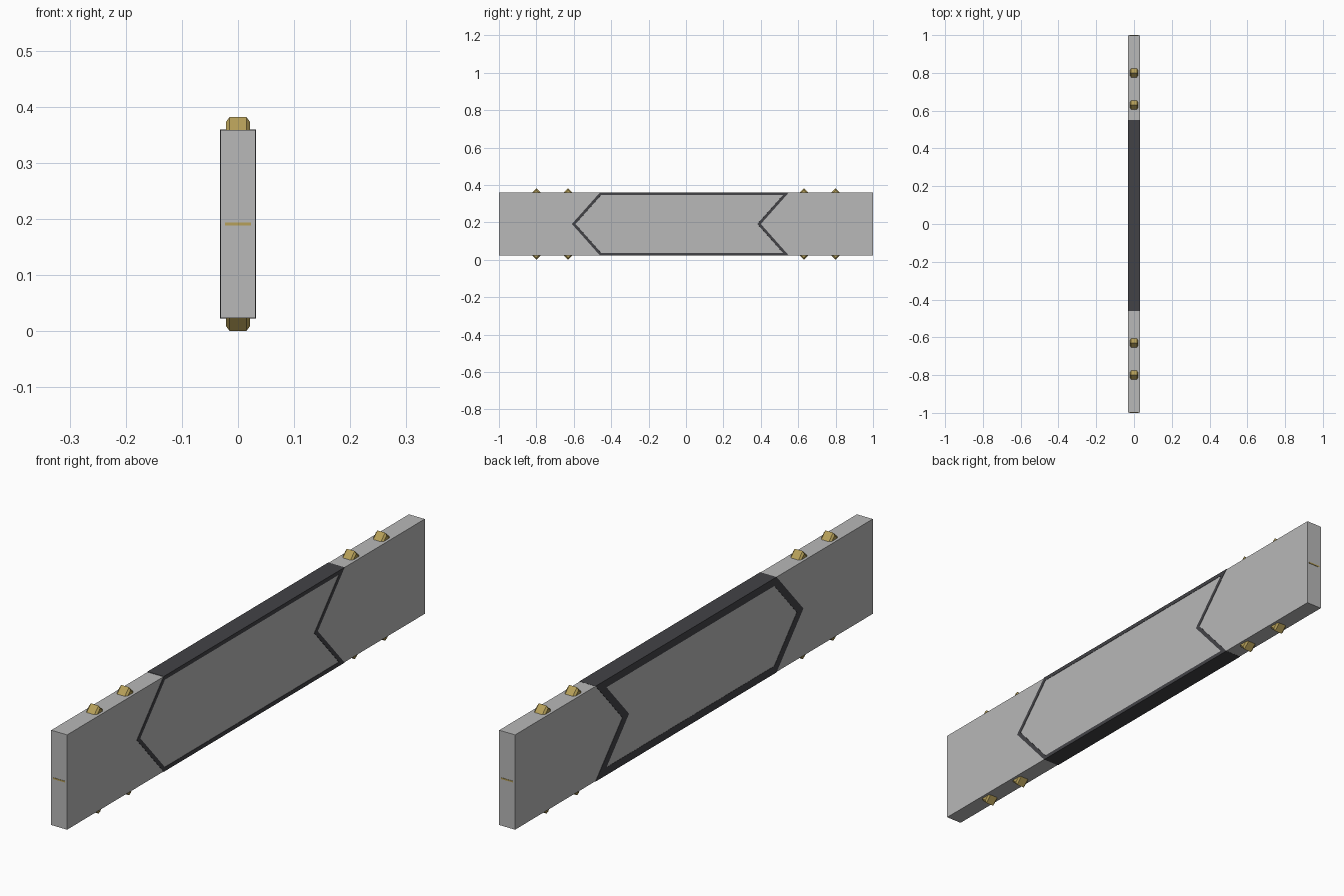
import bpy, bmesh, math
from mathutils import Matrix

if "Cube" in bpy.data.objects:
    bpy.data.objects.remove(bpy.data.objects["Cube"])

ZM = 0.191          # centre height
HX, HZ = 0.031, 0.1675


def material(name, rgb):
    m = bpy.data.materials.new(name)
    m.diffuse_color = (*rgb, 1)
    m.use_nodes = True
    m.node_tree.nodes["Principled BSDF"].inputs["Base Color"].default_value = m.diffuse_color
    return m


GREY = material("light grey metal", (0.48, 0.48, 0.48))
DARK = material("dark charcoal", (0.055, 0.055, 0.062))
BRASS = material("brass", (0.47, 0.35, 0.10))


def finish(bm, name, mat):
    bmesh.ops.recalc_face_normals(bm, faces=bm.faces)
    me = bpy.data.meshes.new(name)
    bm.to_mesh(me)
    bm.free()
    me.materials.append(mat)
    ob = bpy.data.objects.new(name, me)
    bpy.context.collection.objects.link(ob)
    return ob


def box(name, size, loc, mat, tilt=0.0, bevel=0.0):
    bm = bmesh.new()
    bmesh.ops.create_cube(bm, size=1)
    bmesh.ops.scale(bm, vec=size, verts=bm.verts)
    if bevel:
        # chamfer only the four edges running across the stud's outer corners
        edges = [e for e in bm.edges
                 if abs(e.verts[0].co.x - e.verts[1].co.x) < 1e-6]
        bmesh.ops.bevel(bm, geom=edges, offset=bevel, segments=1,
                        affect='EDGES', profile=0.5)
    bmesh.ops.transform(bm, verts=bm.verts,
                        matrix=Matrix.Translation(loc) @ Matrix.Rotation(tilt, 4, 'X'))
    return finish(bm, name, mat)


# Main slab
box("slab", (2 * HX, 1.997, 2 * HZ), (0, 0, ZM), GREY)

# Diamond studs along top and bottom edges
for sy in (-1, 1):
    for y in (0.63, 0.80):
        for sz in (-1, 1):
            box("stud", (0.042, 0.033, 0.033), (0, sy * y, ZM + sz * HZ),
                BRASS, math.pi / 4, 0.006)
    # Thin brass strip on each end
    box("end_strip", (0.046, 0.004, 0.005), (0, sy * 0.998, ZM), BRASS)


# Chevron band wrapped round the middle
def chevron(w, proud):
    h = HZ + proud
    a, b = 1.35 * w, 0.89 * w
    half = [(-0.46 + a - b, h - w), (0.55 - a - b, h - w)]
    pts = [(-0.61 + a, 0), half[0], half[1], (0.40 - a, 0)]
    pts += [(y, -z) for y, z in reversed(half)]
    return [(y, ZM + z) for y, z in pts]


bm = bmesh.new()
loops = []
for x, w in ((-HX - 0.001, 0.0), (HX + 0.001, 0.0),
             (HX + 0.001, 0.014), (-HX - 0.001, 0.027)):
    loops.append([bm.verts.new((x, y, z)) for y, z in chevron(w, 0.001)])
for k in range(4):
    p, q = loops[k], loops[(k + 1) % 4]
    for i in range(6):
        j = (i + 1) % 6
        bm.faces.new((p[i], p[j], q[j], q[i]))
finish(bm, "chevron_band", DARK)
